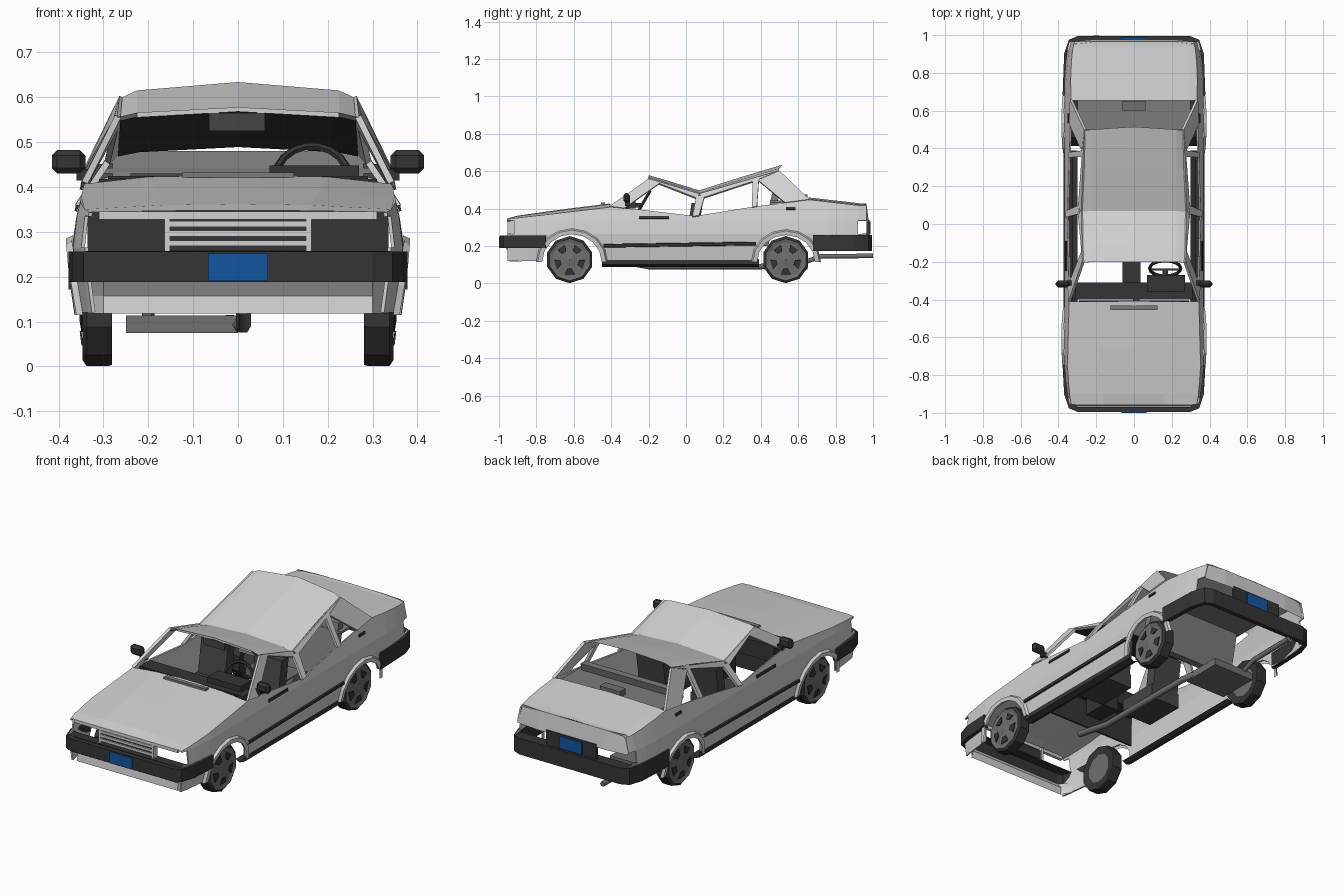
import bpy, bmesh, math
from mathutils import Vector

if "Cube" in bpy.data.objects:
    bpy.data.objects.remove(bpy.data.objects["Cube"])


def material(name, r, g, b):
    m = bpy.data.materials.new(name)
    m.diffuse_color = (r, g, b, 1)
    m.use_nodes = True
    m.node_tree.nodes["Principled BSDF"].inputs["Base Color"].default_value = m.diffuse_color
    return m


SILVER = material("silver paint", .64, .64, .65)
BLACK = material("black trim", .035, .035, .035)
RUBBER = material("tyre rubber", .035, .035, .035)
WHEEL = material("wheel grey", .16, .16, .16)
SEAT = material("seat grey", .06, .06, .06)
CABIN = material("cabin grey", .2, .2, .2)
BLUE = material("plate blue", .006, .092, .35)


def interp(tab, v):
    if v <= tab[0][0]:
        return tab[0][1]
    for (a, p), (b, q) in zip(tab, tab[1:]):
        if v <= b:
            return p + (q - p) * (v - a) / (b - a)
    return tab[-1][1]


def mesh(name, verts, faces, mat, mirror=True, solid=0, offset=0):
    me = bpy.data.meshes.new(name)
    me.from_pydata([tuple(v) for v in verts], [], faces)
    bm = bmesh.new()
    bm.from_mesh(me)
    bmesh.ops.dissolve_degenerate(bm, dist=1e-5, edges=bm.edges)
    bmesh.ops.recalc_face_normals(bm, faces=bm.faces)
    bm.to_mesh(me)
    bm.free()
    me.materials.append(mat)
    ob = bpy.data.objects.new(name, me)
    bpy.context.collection.objects.link(ob)
    if mirror:
        ob.modifiers.new("mirror", 'MIRROR')
    if solid:
        s = ob.modifiers.new("thickness", 'SOLIDIFY')
        s.thickness, s.offset = solid, offset
    return ob


def grid(name, rows, mat, keep=lambda c: True, **kw):
    n = len(rows[0])
    verts = [Vector(p) for r in rows for p in r]
    faces = []
    for i in range(len(rows) - 1):
        for j in range(n - 1):
            f = (i * n + j, i * n + j + 1, (i + 1) * n + j + 1, (i + 1) * n + j)
            if keep(sum((verts[k] for k in f), Vector()) / 4):
                faces.append(f)
    return mesh(name, verts, faces, mat, **kw)


def box(name, lo, hi, mat, mirror=False, lean=0):
    # lean shifts the top of the box in y
    v = [(x, y + (lean if z == hi[2] else 0), z)
         for x in (lo[0], hi[0]) for y in (lo[1], hi[1]) for z in (lo[2], hi[2])]
    f = [(0, 1, 3, 2), (4, 6, 7, 5), (0, 4, 5, 1), (2, 3, 7, 6), (0, 2, 6, 4), (1, 5, 7, 3)]
    return mesh(name, v, f, mat, mirror)


# Body shape curves: shoulder height, roof edge height, half width
BELT = [(-.97, .342), (-.4, .408), (-.25, .395), (.05, .36), (.36, .41), (.52, .43), (.65, .448), (.94, .415)]
ROOF = [(-.2, .558), (.07, .476), (.5, .6)]
WIDTH = [(.09, .347), (.2, .363), (.28, .37), (.335, .36), (.42, .34), (.46, .33)]
TAPER = [(-1, .9), (-.9, .96), (-.75, 1), (.75, 1), (.9, .97), (1, .9)]
ARCHES = [(-.61, .165), (.535, .16)]


def side_x(y, z):
    return interp(WIDTH, z) * interp(TAPER, y)


def cabin_x(y, z):
    b = interp(BELT, y)
    return side_x(y, b) - .08 * (z - b) / (interp(ROOF, y) - b)


def bottom(y):
    z = .12 if y < .5 else .175
    for c, r in ARCHES:
        if abs(y - c) < r:
            z = max(z, .12 + .93 * math.sqrt(r * r - (y - c) ** 2))
    return z


# Lower body sides with wheel arches and open lamp corners
ys = [-.955, -.92, -.84, -.4, -.25, -.1, .05, .2, .36, .76, .85, .92, .965]
for c, r in ARCHES:
    ys += [c - r * math.cos(math.pi * k / 8) for k in range(9)]
rows = []
for y in sorted(ys):
    b = interp(BELT, y)
    zs = [min(b, max(bottom(y), l)) for l in (.1, .2, .265, .335)] + [b]
    rows.append([(side_x(y, z), y, z) for z in zs])
grid("body_side", rows, SILVER,
     lambda c: not ((c.y < -.92 or c.y > .925) and .265 < c.z < .336), solid=.008, offset=-1)

# Wheel arch flares
for c, r in ARCHES:
    rows = []
    for k in range(9):
        a = math.pi * k / 8
        row = []
        for rr, out in ((r - .006, .012), (r + .018, .014), (r + .026, 0)):
            y, z = c - rr * math.cos(a), .115 + .93 * rr * math.sin(a)
            row.append((side_x(y, z) + out, y, z))
        rows.append(row)
    grid("wheel_arch_flare", rows, SILVER)

# Bonnet and boot lid
grid("bonnet", [[(0, y, interp(BELT, y) + k), (w, y, interp(BELT, y) + k * .8),
                 (side_x(y, interp(BELT, y)), y, interp(BELT, y))]
                for y, k, w in ((-.955, .004, .16), (-.9, .012, .165), (-.65, .018, .18), (-.41, .02, .2))], SILVER)
grid("boot_lid", [[(0, y, interp(BELT, y) + .012), (.29, y, interp(BELT, y) + .006),
                   (side_x(y, interp(BELT, y)), y, interp(BELT, y))]
                  for y in (.655, .8, .94, .965)], SILVER)
grid("tail_panel", [[(0, y, z), (.2, y, z), (side_x(y, z), y - .012, z)]
                    for y, z in ((.965, .425), (.978, .325))], SILVER)

# Roof, crumpled downwards in the middle
roof = [(-.2, .578, .556), (-.12, .556, .535), (.07, .497, .476), (.3, .57, .545), (.5, .634, .6)]
rows = [[(0, y + (.015 if y > .4 else 0), c), (.225, y, c - (c - e) * .55), (cabin_x(y, e), y - .005, e)]
        for y, c, e in roof]
grid("roof", rows, SILVER)
grid("front_headliner", [[(x * .98, y, z - .008) for x, y, z in r] for r in rows[:3]], BLACK)

# Window pillars and roof rails, as quads in side view
PILLARS = {
    "windscreen_pillar": ((-.41, .41), (-.33, .4), (-.14, .535), (-.2, .557)),
    "front_roof_rail": ((-.2, .557), (-.14, .53), (.06, .452), (.07, .476)),
    "rear_roof_rail": ((.07, .476), (.09, .455), (.38, .55), (.5, .6)),
    "middle_pillar": ((.035, .355), (.07, .36), (.1, .465), (.055, .465)),
    "rear_door_pillar": ((.352, .405), (.38, .41), (.39, .558), (.357, .548)),
    "rear_pillar": ((.5, .6), (.385, .55), (.53, .43), (.66, .447)),
}
for name, q in PILLARS.items():
    mesh(name, [(cabin_x(y, z), y, z) for y, z in q], [(0, 1, 2, 3)], SILVER, solid=.014)
grid("windscreen_header", [[(0, -.2, .578), (.225, -.2, .566)], [(0, -.2, .568), (.225, -.2, .555)]], SILVER)


# Bumpers and front valance wrapped round the corners
def wrap(name, s, z0, z1, mat, end):
    plan = [(0, .994), (.3, .994), (.345, .975), (.37, .9), (.378, end)]
    grid(name, [[(x, s * y, z) for x, y in plan] for z in (z0, z1)], mat, solid=.025, offset=-1)


wrap("front_bumper", -1, .188, .256, BLACK, .75)
wrap("rear_bumper", 1, .172, .26, BLACK, .68)
for s, y in ((-1, -.965), (1, .975)):
    box("bumper_top", (-.34, min(y, y - s * .05), .25), (.34, max(y, y - s * .05), .257), BLACK)
grid("front_valance", [[(0, y, z), (.3, y, z), (x, y + .065, z)]
                       for y, z, x in ((-.965, .19, .345), (-.94, .157, .343), (-.945, .118, .335))], SILVER)

# Grille with slats between the open lamp holes
for z in (.268, .29, .311):
    box("grille_slat", (-.155, -.955, z), (.155, -.945, z + .013), SILVER)
box("grille_back", (-.155, -.935, .258), (.155, -.93, .318), BLACK)
box("nose_bar", (-.31, -.957, .328), (.31, -.94, .345), SILVER)
box("lamp_divider", (.152, -.955, .256), (.164, -.92, .335), SILVER, True)

# Number plates
box("front_number_plate", (-.067, -1, .19), (.067, -.993, .252), BLUE)
box("rear_plate_surround", (-.15, .965, .258), (.15, .98, .34), BLACK)
box("rear_number_plate", (-.067, .976, .265), (.067, .987, .33), BLUE)

# Side rubbing strip, sill and door handles
grid("rubbing_strip", [[(side_x(y, z) + o, y, z + y * .015)
                        for z, o in ((.198, .001), (.2, .009), (.215, .009), (.217, .001))]
                       for y in (-.44, 0, .375)], BLACK)
grid("sill", [[(.352, y, .13), (.354, y, .1), (.325, y, .088), (.3, y, .1)] for y in (-.45, 0, .39)], BLACK)
for y, z, w in ((-.17, .352, .08), (.56, .4, .025)):
    grid("door_handle", [[(side_x(y, h) + .004, yy, h) for h in (z - .006, z + .008)] for yy in (y - w, y + w)],
         BLACK, solid=.006)

# Wing mirrors
box("mirror_stalk", (.325, -.325, .415), (.36, -.3, .44), BLACK, True)
ob = box("mirror_housing", (.34, -.335, .43), (.415, -.3, .482), BLACK, True)
b = ob.modifiers.new("bevel", 'BEVEL')
b.width, b.segments = .012, 1


# Wheels: ten-sided tyre, grey disc front and back, five dark openings
def ring(r, x, y):
    return [(x, y + r * math.sin(math.tau * k / 10), .127 + r * math.cos(math.tau * k / 10)) for k in range(11)]


for y in (-.622, .533):
    grid("tyre", [ring(*a, y) for a in ((.08, .285), (.124, .281), (.126, .29), (.126, .338), (.112, .347))], RUBBER)
    grid("wheel_disc", [ring(*a, y) for a in ((.113, .347), (.095, .341), (.035, .345), (.001, .35))], WHEEL)
    mesh("wheel_back", ring(.085, .287, y)[:10], [tuple(range(10))], WHEEL)
    for k in range(5):
        a = math.tau * (k + .5) / 5
        pts = [(.351 if r < .06 else .347, y + r * math.sin(a + d), .127 + r * math.cos(a + d))
               for r, d in ((.05, -.25), (.05, .25), (.085, .32), (.085, -.32))]
        mesh("wheel_opening", pts, [(0, 1, 2, 3)], RUBBER, solid=.004)

# Cabin: firewall, dashboard, console, seats, shelf
box("firewall", (-.335, -.43, .19), (.335, -.42, .4), BLACK)
box("dashboard", (-.31, -.4, .33), (.31, -.31, .418), BLACK)
box("instrument_hood", (.07, -.36, .4), (.27, -.27, .448), BLACK)
box("console", (-.06, -.34, .2), (.035, -.2, .34), BLACK)
box("front_seat_base", (.07, -.17, .17), (.25, .06, .25), SEAT, True)
box("front_seat_back", (.08, .0, .24), (.24, .06, .43), SEAT, True, .03)
box("rear_seat_back", (-.28, .4, .2), (.28, .44, .48), CABIN, False, .06)
box("parcel_shelf", (-.3, .45, .43), (.3, .66, .442), CABIN)
box("high_brake_lamp", (-.06, .6, .442), (.06, .65, .475), WHEEL)
box("interior_mirror", (-.065, -.2, .525), (.06, -.185, .565), SEAT)
box("cowl_vent", (-.125, -.455, .421), (.125, -.432, .432), CABIN)
box("wiper", (-.29, -.412, .418), (.29, -.404, .425), BLACK)

# Steering wheel
bpy.ops.mesh.primitive_torus_add(major_segments=18, minor_segments=6, major_radius=.082, minor_radius=.009,
                                 location=(.165, -.235, .42), rotation=(math.radians(60), 0, 0))
wheel = bpy.context.object
wheel.name = "steering_wheel"
wheel.data.materials.append(BLACK)
box("steering_spoke", (.09, -.245, .41), (.24, -.235, .43), BLACK)
box("steering_column", (.15, -.3, .405), (.18, -.235, .43), BLACK)


# Exhaust pipe and silencer
def pipe(name, pts, r, mat):
    cu = bpy.data.curves.new(name, 'CURVE')
    cu.dimensions, cu.bevel_depth, cu.bevel_resolution, cu.use_fill_caps = '3D', r, 1, True
    sp = cu.splines.new('POLY')
    sp.points.add(len(pts) - 1)
    for p, q in zip(sp.points, pts):
        p.co = (*q, 1)
    cu.materials.append(mat)
    bpy.context.collection.objects.link(bpy.data.objects.new(name, cu))


pipe("exhaust_pipe", [(.012, -.42, .13), (.012, -.2, .09), (.012, .4, .09), (-.02, .5, .1)], .017, WHEEL)
pipe("tail_pipe", [(-.2, .6, .1), (-.2, .72, .145), (-.2, .999, .147)], .014, WHEEL)
box("exhaust_silencer", (-.25, .42, .075), (0, .65, .114), WHEEL)
